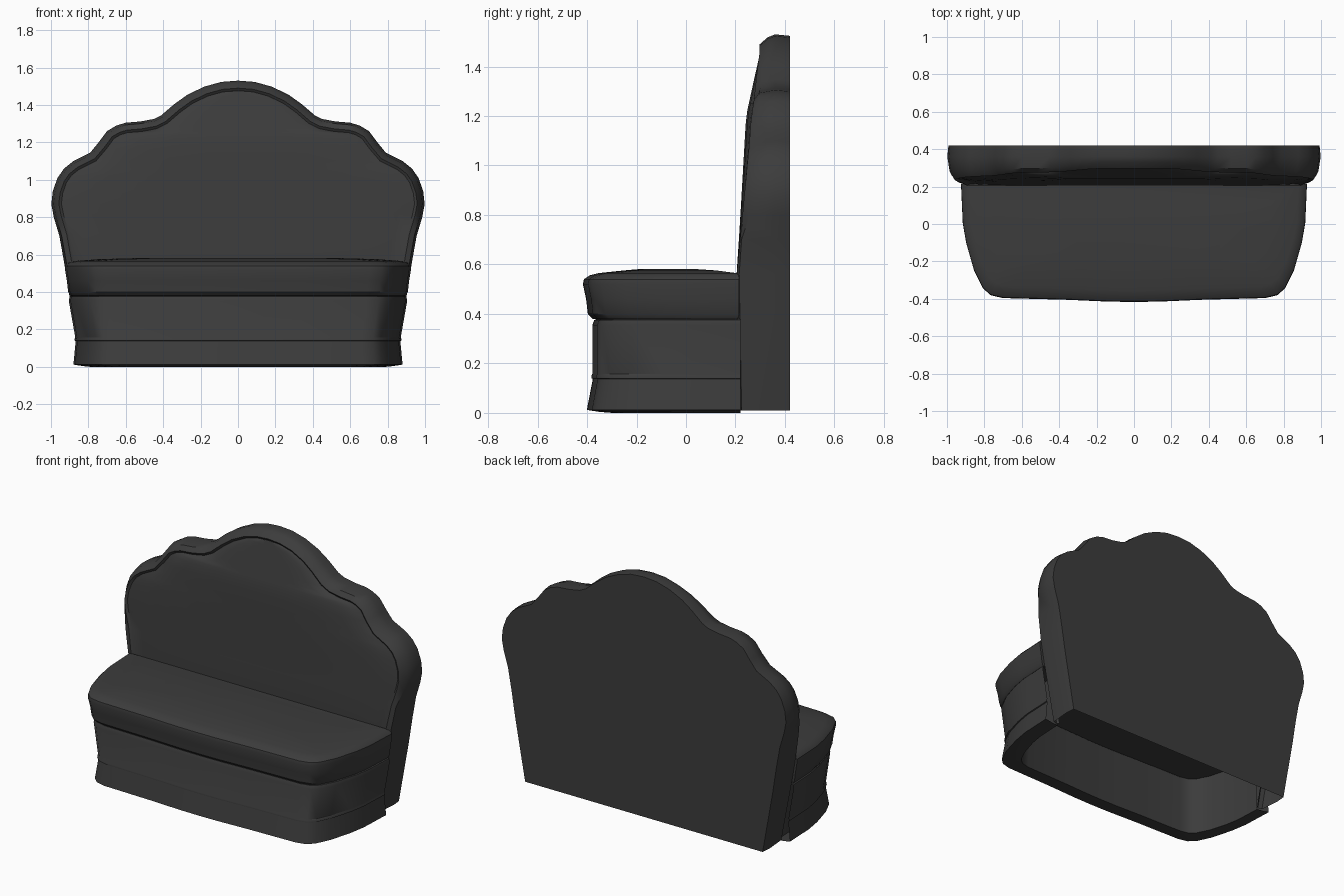
import bpy, bmesh
from math import radians
from mathutils import Vector

if "Cube" in bpy.data.objects:
    bpy.data.objects.remove(bpy.data.objects["Cube"])

# Dark charcoal upholstery
charcoal = bpy.data.materials.new("charcoal")
charcoal.diffuse_color = (.045, .045, .045, 1)
charcoal.use_nodes = True
charcoal.node_tree.nodes["Principled BSDF"].inputs["Base Color"].default_value = charcoal.diffuse_color


def finish(name, bm, angle=35):
    bmesh.ops.remove_doubles(bm, verts=bm.verts, dist=0.0005)
    bmesh.ops.recalc_face_normals(bm, faces=bm.faces)
    me = bpy.data.meshes.new(name)
    bm.to_mesh(me)
    bm.free()
    me.materials.append(charcoal)
    ob = bpy.data.objects.new(name, me)
    bpy.context.collection.objects.link(ob)
    bpy.ops.object.select_all(action='DESELECT')
    ob.select_set(True)
    bpy.context.view_layer.objects.active = ob
    bpy.ops.object.shade_smooth_by_angle(angle=radians(angle))
    return ob


def lerp(table, t):
    for (a, va), (b, vb) in zip(table, table[1:]):
        if t <= b:
            return va + (vb - va) * max(0, (t - a) / (b - a))
    return table[-1][1]


# Bow-fronted plan: (fraction of half width, fraction of depth), back to front centre
HALF = [(1, 0), (.99, .33), (.97, .5), (.925, .73), (.875, .88), (.83, .94),
        (.76, .965), (.38, .98), (.15, .995), (0, .998)]
PLAN = HALF + [(-u, v) for u, v in reversed(HALF[:-1])]


def loft(name, levels, closed):
    # levels: z, half width, front y, back y
    bm = bmesh.new()
    rings = [[bm.verts.new((u * w, yb + (yf - yb) * v, z)) for u, v in PLAN]
             for z, w, yf, yb in levels]
    n = len(PLAN)
    for a, b in zip(rings, rings[1:]):
        for i in range(n if closed else n - 1):
            j = (i + 1) % n
            bm.faces.new((a[i], a[j], b[j], b[i]))
    if closed:
        bm.faces.new(rings[0])
        bm.faces.new(rings[-1])
    return finish(name, bm)


# Hollow base: inner wall, bottom rim, flared skirt, fine welt, upper panel
loft("base", [
    (.37, .78, -.29, .22), (.0, .79, -.30, .22), (.004, .83, -.35, .22),
    (.012, .88, -.402, .22), (.137, .868, -.378, .22), (.14, .874, -.384, .22),
    (.15, .873, -.384, .22), (.157, .87, -.38, .22), (.355, .905, -.38, .22),
    (.375, .90, -.372, .22), (.385, .87, -.34, .22)], False)

# Padded seat cushion
loft("seat_cushion", [
    (.375, .86, -.34, .205), (.38, .895, -.378, .21), (.40, .908, -.398, .215),
    (.46, .915, -.405, .215), (.52, .925, -.418, .215), (.54, .924, -.414, .215),
    (.556, .91, -.39, .212), (.565, .88, -.355, .205), (.576, .74, -.25, .12),
    (.582, .5, -.18, .03)], True)

# Scalloped backrest outline, right half from bottom to top centre
OUTLINE = [(.835, .01), (.905, .40), (.93, .56), (.955, .70), (.985, .80), (.998, .87),
           (.99, .94), (.965, 1.01), (.93, 1.06), (.88, 1.1), (.79, 1.145),
           (.745, 1.20), (.70, 1.26), (.65, 1.29), (.60, 1.305), (.52, 1.312),
           (.45, 1.325), (.41, 1.345), (.34, 1.405), (.27, 1.455), (.18, 1.498),
           (.09, 1.523), (0, 1.53)]
RIM = [(0, .225), (.57, .215), (.7, .225), (.88, .285), (1.3, .295), (1.5, .33)]
LIP = [(0, .22), (.57, .205), (.75, .225), (1.2, .262), (1.5, .298)]
PANEL = [(0, .22), (.57, .205), (.75, .217), (1.2, .243), (1.37, .28), (1.5, .31)]


def inset(i, d):
    p = Vector(OUTLINE[i])
    if i == 0:
        return p - Vector((d, 0))
    if i == len(OUTLINE) - 1:
        return p - Vector((0, d))
    t = (Vector(OUTLINE[i + 1]) - Vector(OUTLINE[i - 1])).normalized()
    return p - Vector((t.y, -t.x)) * d


bm = bmesh.new()
rows = []
for i, (ox, oz) in enumerate(OUTLINE):
    half = []
    edge = lerp(LIP, oz) + .01
    for d, y in [(.006, .42), (0, .36), (.012, lerp(RIM, oz)), (.04, lerp(LIP, oz)),
                 (.054, edge)]:
        q = inset(i, d)
        half.append((q.x, y, q.y))
    # gently pillowed panel between the two rims
    for f, k in [(.92, .45), (.78, .8), (.5, 1), (.2, 1)]:
        half.append((q.x * f, edge + (lerp(PANEL, q.y) - edge) * k, q.y))
    pts = half + [(-x, y, z) for x, y, z in reversed(half)]
    rows.append([bm.verts.new(p) for p in pts])
n = len(rows[0])
for i, (a, b) in enumerate(zip(rows, rows[1:])):
    for j in range(n - 1):
        # panel is left open behind the hollow base
        if i == 0 and 4 <= j < n - 5:
            continue
        bm.faces.new((a[j], a[j + 1], b[j + 1], b[j]))
bm.faces.new([r[0] for r in rows] + [r[-1] for r in reversed(rows)])
finish("backrest", bm, 40)
